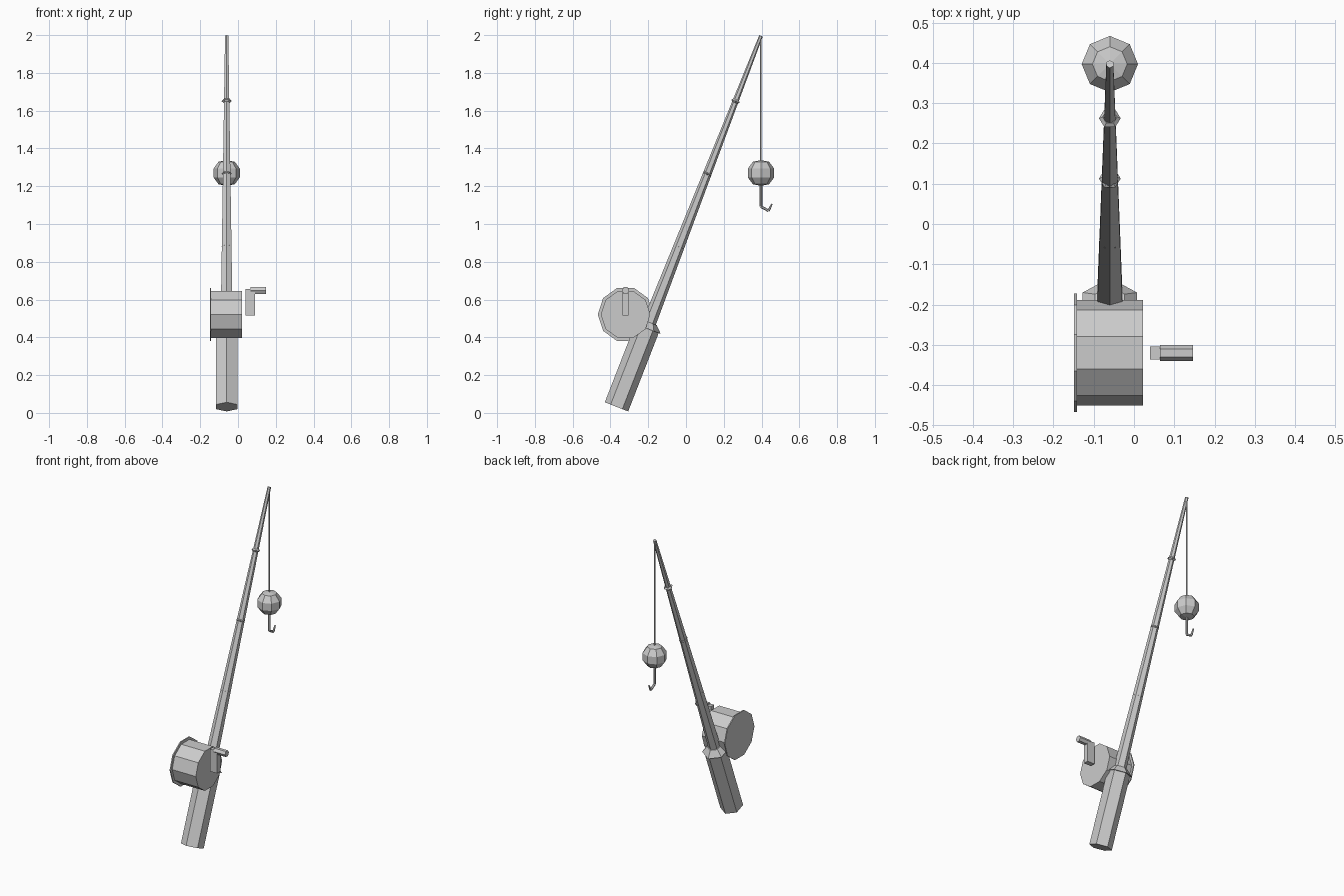
import bpy, math
from mathutils import Vector, Matrix

if "Cube" in bpy.data.objects:
    bpy.data.objects.remove(bpy.data.objects["Cube"])

X = -0.06                                   # plane of the rod
BASE, TIP = Vector((X, -0.368, 0.032)), Vector((X, 0.397, 1.996))
AXIS = (TIP - BASE).normalized()

grey = bpy.data.materials.new("plain_grey")
grey.diffuse_color = (0.6, 0.6, 0.6, 1)
grey.use_nodes = True
grey.node_tree.nodes["Principled BSDF"].inputs["Base Color"].default_value = grey.diffuse_color


def finish(name, matrix):
    ob = bpy.context.object
    ob.name = name
    ob.data.transform(matrix)
    ob.data.materials.append(grey)
    return ob


def frame(direction, centre):
    """Local z along direction, local x kept close to world x."""
    z = Vector(direction).normalized()
    side = Vector((1, 0, 0)) if abs(z.x) < 0.9 else Vector((0, 1, 0))
    y = z.cross(side).normalized()
    x = y.cross(z)
    return Matrix.Translation(centre) @ Matrix((x, y, z)).transposed().to_4x4()


def bar(name, a, b, r1, r2, sides, turn=0.0):
    """Tapered prism from a to b."""
    a, b = Vector(a), Vector(b)
    bpy.ops.mesh.primitive_cone_add(vertices=sides, radius1=r1, radius2=r2, depth=(b - a).length)
    return finish(name, frame(b - a, (a + b) / 2) @ Matrix.Rotation(turn, 4, 'Z'))


def along(s):
    return BASE + AXIS * s


# handle, collar and rod
bar("handle", along(0), along(0.45), 0.0665, 0.0665, 6)
bar("collar", along(0.445), along(0.48), 0.078, 0.042, 6)
bar("rod", along(0.45), TIP, 0.037, 0.010, 6)

# line guides
for i, s in enumerate((0.91, 1.325, 1.737)):
    bpy.ops.mesh.primitive_torus_add(major_segments=6, minor_segments=4,
                                     major_radius=0.018, minor_radius=0.009)
    finish(f"line_guide_{i + 1}", frame(AXIS, along(s)))

# reel drum, side plate and crank
RY, RZ = -0.32, 0.521
bar("reel_drum", (-0.143, RY, RZ), (0.022, RY, RZ), 0.131, 0.131, 10, math.pi / 2)
bar("reel_plate", (-0.149, RY, RZ), (-0.142, RY, RZ), 0.147, 0.147, 10, math.pi / 2)
bpy.ops.mesh.primitive_cube_add(size=1)
finish("crank_arm", Matrix.Translation((0.065, RY, 0.585)) @ Matrix.Diagonal((0.05, 0.032, 0.14, 1)))
bar("crank_knob", (0.065, RY, 0.648), (0.147, RY, 0.648), 0.02, 0.02, 6, math.pi / 2)

# hanging line, float and hook
LY = 0.397
bar("fishing_line", (X, LY, 1.33), (X, LY, 1.995), 0.004, 0.004, 6)
bpy.ops.mesh.primitive_uv_sphere_add(segments=8, ring_count=5, radius=0.0735)
float_ob = finish("float", Matrix.Translation((X, LY, 1.27)))
# the sphere's rings sit at 18 and 54 degrees so its waist is a straight band
for v in float_ob.data.vertices:
    if abs(v.co.z - 1.27) > 0.073:
        v.co.z = 1.27 + math.copysign(0.068, v.co.z - 1.27)
path = [(X, LY, 1.21), (X, LY, 1.092), (X, 0.437, 1.07), (X, 0.455, 1.106)]
for i in range(3):
    bar(f"hook_part_{i + 1}", path[i], path[i + 1], 0.007, 0.007 if i < 2 else 0.004, 6)
